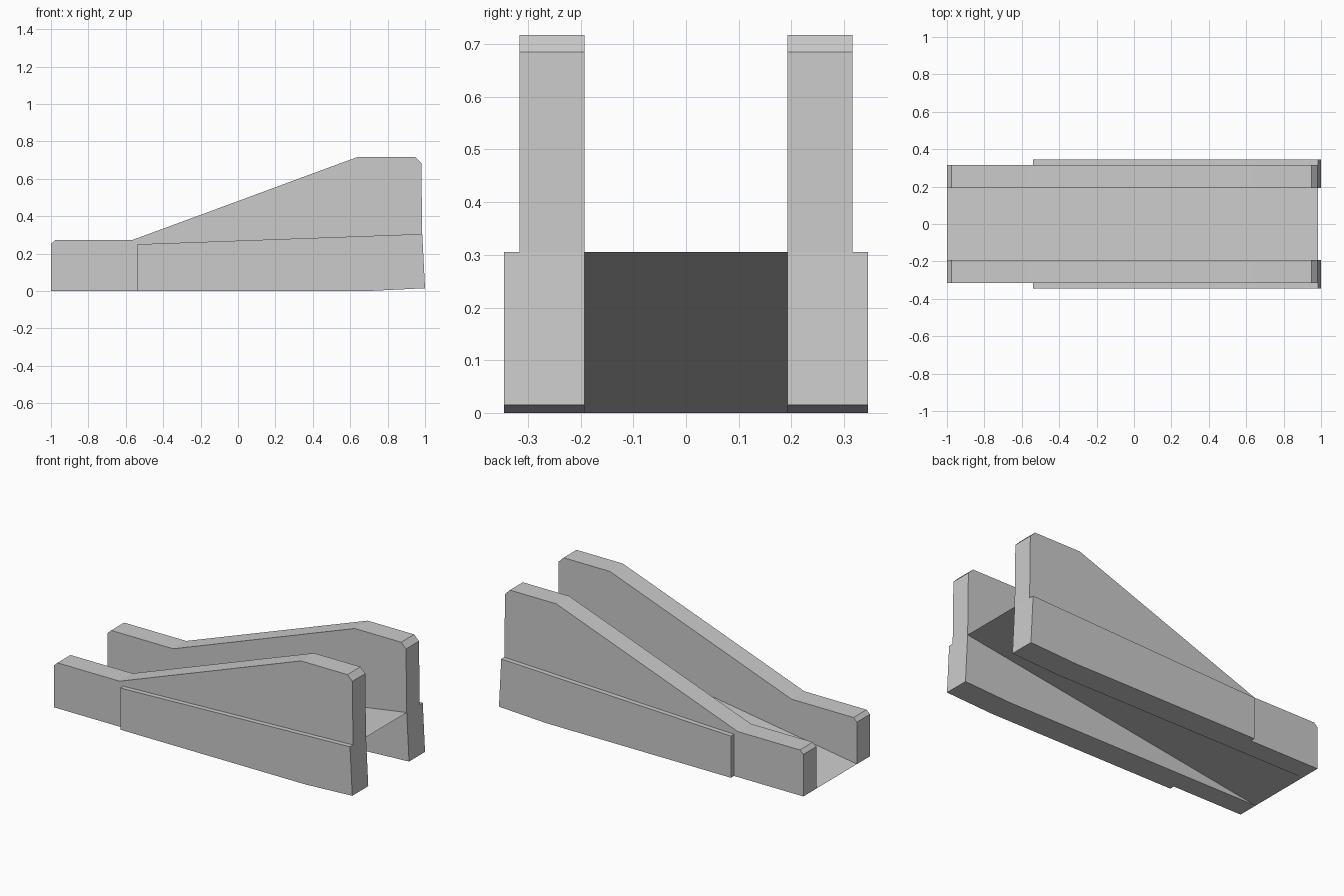
import bpy
import bmesh

if "Cube" in bpy.data.objects:
    bpy.data.objects.remove(bpy.data.objects["Cube"])


def make_object(name, bm):
    mesh = bpy.data.meshes.new(name)
    bm.to_mesh(mesh)
    bm.free()
    obj = bpy.data.objects.new(name, mesh)
    bpy.context.collection.objects.link(obj)
    return obj


def side_plate(name, profile, y0, y1):
    """Extrude an x/z profile from y0 to y1 and mirror it to the other side."""
    bm = bmesh.new()
    face = bm.faces.new([bm.verts.new((x, y0, z)) for x, z in profile])
    ext = bmesh.ops.extrude_face_region(bm, geom=[face])
    for v in ext["geom"]:
        if isinstance(v, bmesh.types.BMVert):
            v.co.y = y1
    bmesh.ops.recalc_face_normals(bm, faces=bm.faces)
    obj = make_object(name, bm)
    mirror = obj.modifiers.new("Mirror", "MIRROR")
    mirror.use_axis = (False, True, False)
    return obj


INNER, OUTER, SKIRT = 0.193, 0.316, 0.345

# Tall side walls with chamfered ends
side_plate("side_wall", [
    (-1.0, 0.0), (0.69, 0.0), (1.0, 0.015), (0.985, 0.305), (0.98, 0.685),
    (0.948, 0.717), (0.64, 0.717), (-0.565, 0.273), (-0.977, 0.273),
    (-1.0, 0.252)], INNER, OUTER)

# Lower outer reinforcing strips
side_plate("outer_skirt", [
    (-0.54, 0.0), (0.69, 0.0), (1.0, 0.015), (0.985, 0.305),
    (-0.54, 0.25)], OUTER, SKIRT)

# Thin sloping ramp between the walls, open underneath
bm = bmesh.new()
bm.faces.new([bm.verts.new(p) for p in (
    (-1.0, -INNER, 0.0), (0.985, -INNER, 0.305),
    (0.985, INNER, 0.305), (-1.0, INNER, 0.0))])
make_object("ramp_floor", bm)
